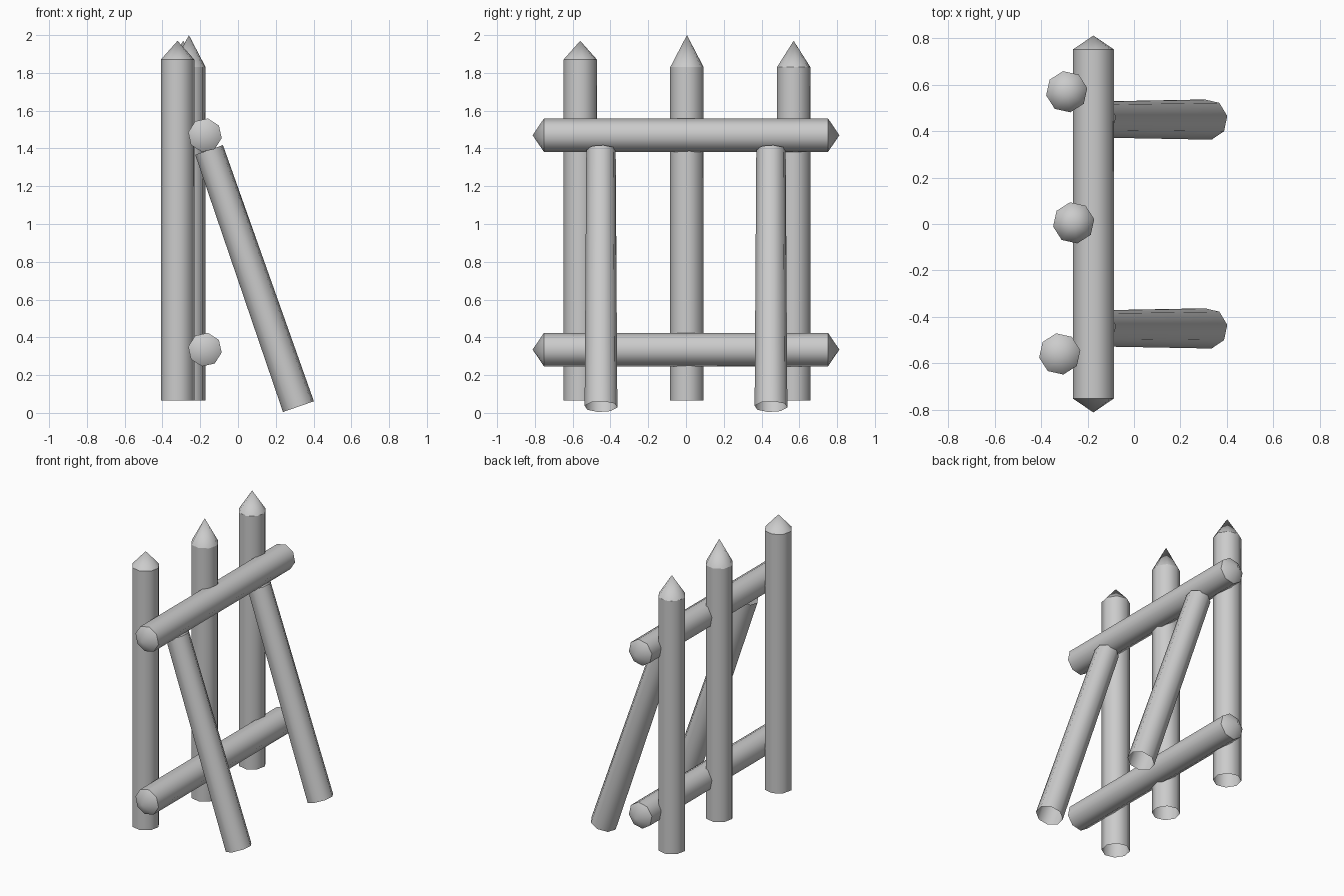
import bpy, bmesh
from math import sin, cos, pi, radians
from mathutils import Vector

cube = bpy.data.objects.get("Cube")
if cube:
    bpy.data.objects.remove(cube, do_unlink=True)

SIDES = 8
RADIUS = 0.09

# Single plain grey
grey = bpy.data.materials.new("plain_grey")
grey.use_nodes = True
colour = (0.6, 0.6, 0.6, 1)
grey.diffuse_color = colour
grey.node_tree.nodes["Principled BSDF"].inputs["Base Color"].default_value = colour


def log(name, start, end, r_start=RADIUS, r_end=RADIUS, tip_start=0, tip_end=0, phase=10):
    """Octagonal pole between two points; ends are open unless given a pointed tip."""
    start, end = Vector(start), Vector(end)
    axis = end - start
    length = axis.length
    turn = Vector((0, 0, 1)).rotation_difference(axis)
    bm = bmesh.new()

    def ring(r, z):
        angles = [2 * pi * i / SIDES + radians(phase) for i in range(SIDES)]
        return [bm.verts.new((r * cos(a), r * sin(a), z)) for a in angles]

    low, high = ring(r_start, 0), ring(r_end, length)
    apex_low = bm.verts.new((0, 0, -tip_start)) if tip_start else None
    apex_high = bm.verts.new((0, 0, length + tip_end)) if tip_end else None
    for i in range(SIDES):
        j = (i + 1) % SIDES
        bm.faces.new((low[i], low[j], high[j], high[i]))
        if apex_low:
            bm.faces.new((low[j], low[i], apex_low))
        if apex_high:
            bm.faces.new((high[i], high[j], apex_high))
    for v in bm.verts:
        v.co = turn @ v.co + start
    # Smooth round the pole, sharp where the tip begins
    for f in bm.faces:
        f.smooth = True
    for e in bm.edges:
        if len(e.link_faces) == 2 and len({len(f.verts) for f in e.link_faces}) == 2:
            e.smooth = False
    mesh = bpy.data.meshes.new(name)
    bm.to_mesh(mesh)
    bm.free()
    mesh.materials.append(grey)
    obj = bpy.data.objects.new(name, mesh)
    bpy.context.collection.objects.link(obj)
    return obj


# Upright pointed stakes: x, y, shoulder height, tip height
stakes = {
    "right_stake": (-0.32, -0.56, 1.87, 0.10),
    "middle_stake": (-0.26, 0.005, 1.83, 0.17),
    "left_stake": (-0.29, 0.57, 1.83, 0.14),
}
for name, (x, y, top, tip) in stakes.items():
    log(name, (x, y, 0.065), (x, y, top), tip_end=tip)

# Horizontal rails, pointed at both ends
for name, z in (("lower_rail", 0.335), ("upper_rail", 1.47)):
    log(name, (-0.175, -0.752, z), (-0.175, 0.752, z), tip_start=0.06, tip_end=0.06)

# Slanted, slightly tapered braces
for name, y in (("right_brace", -0.45), ("left_brace", 0.45)):
    log(name, (0.32, y, 0.033), (-0.153, y, 1.392), r_start=0.088, r_end=0.079)
